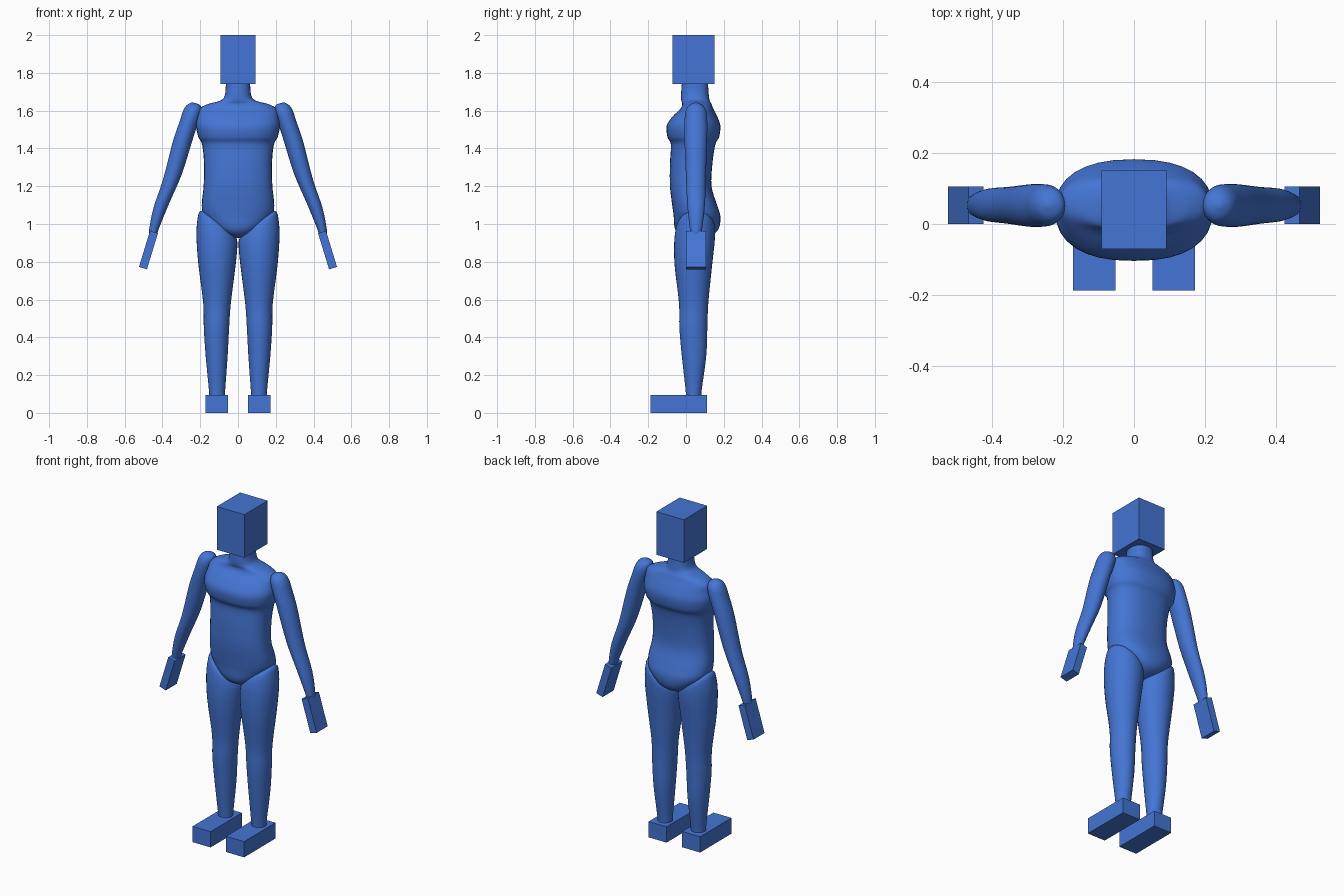
import bpy, bmesh, math
from mathutils import Matrix, Vector

cube = bpy.data.objects.get("Cube")
if cube:
    bpy.data.objects.remove(cube, do_unlink=True)

BLUE = (0.058, 0.178, 0.66, 1.0)
blue = bpy.data.materials.new("blue")
blue.use_nodes = True
blue.diffuse_color = BLUE
blue.node_tree.nodes["Principled BSDF"].inputs["Base Color"].default_value = BLUE


def finish(bm, name, smooth):
    bmesh.ops.recalc_face_normals(bm, faces=bm.faces)
    mesh = bpy.data.meshes.new(name)
    bm.to_mesh(mesh)
    bm.free()
    mesh.materials.append(blue)
    obj = bpy.data.objects.new(name, mesh)
    bpy.context.collection.objects.link(obj)
    if smooth:
        bpy.ops.object.select_all(action="DESELECT")
        obj.select_set(True)
        bpy.context.view_layer.objects.active = obj
        bpy.ops.object.shade_smooth_by_angle(angle=math.radians(50))
    return obj


def box(name, size, centre, tilt=0.0):
    bm = bmesh.new()
    bmesh.ops.create_cube(bm, size=1)
    m = Matrix.Translation(centre) @ Matrix.Rotation(tilt, 4, "Y") @ Matrix.Diagonal((*size, 1))
    bmesh.ops.transform(bm, matrix=m, verts=bm.verts)
    return finish(bm, name, False)


def spline(rows, steps=4):
    """Smoothly interpolate the rows of section values."""
    out = []
    for i in range(len(rows) - 1):
        a, b, c, d = (rows[max(0, min(len(rows) - 1, i + k))] for k in (-1, 0, 1, 2))
        for s in range(steps):
            t = s / steps
            out.append([q + 0.5 * t * (r - p + t * (2 * p - 5 * q + 4 * r - w + t * (3 * (q - r) + w - p)))
                        for p, q, r, w in zip(a, b, c, d)])
    return out + [list(rows[-1])]


def loft(name, rows, power=2.0, side=1, sides=32):
    """Rows hold z, centre x, half width, front y, back y and sideways slope."""
    bm = bmesh.new()
    rings = []
    for z, cx, rx, front, back, slope in spline(rows):
        ring = []
        for k in range(sides):
            a = math.tau * k / sides
            c, s = math.cos(a), math.sin(a)
            dx = rx * math.copysign(abs(c) ** (2 / power), c)
            dy = (back - front) / 2 * math.copysign(abs(s) ** (2 / power), s)
            ring.append(bm.verts.new((side * (cx + dx), (front + back) / 2 + dy, z + slope * dx)))
        rings.append(ring)
    for low, high in zip(rings, rings[1:]):
        for k in range(sides):
            n = (k + 1) % sides
            bm.faces.new((low[k], low[n], high[n], high[k]))
    bm.faces.new(rings[0])
    bm.faces.new(rings[-1])
    return finish(bm, name, True)


# Torso and neck in one smooth form
loft("torso", [
    (0.925, 0, 0.02, 0.02, 0.09, 0),
    (0.945, 0, 0.07, -0.035, 0.145, 0),
    (0.98, 0, 0.125, -0.06, 0.175, 0),
    (1.04, 0, 0.18, -0.065, 0.182, 0),
    (1.10, 0, 0.192, -0.073, 0.165, 0),
    (1.20, 0, 0.182, -0.085, 0.135, 0),
    (1.32, 0, 0.18, -0.085, 0.14, 0),
    (1.42, 0, 0.19, -0.08, 0.155, 0),
    (1.46, 0, 0.21, -0.098, 0.175, 0),
    (1.52, 0, 0.222, -0.102, 0.182, 0),
    (1.57, 0, 0.215, -0.07, 0.165, 0),
    (1.61, 0, 0.205, -0.03, 0.145, 0),
    (1.635, 0, 0.16, -0.02, 0.135, 0),
    (1.655, 0, 0.09, -0.025, 0.125, 0),
    (1.69, 0, 0.068, -0.026, 0.12, 0),
    (1.77, 0, 0.064, -0.02, 0.115, 0)], power=2.4)

box("head", (0.184, 0.222, 0.26), (0, 0.04, 1.87))

for side, label in ((1, "left"), (-1, "right")):
    # Leg with a slanted top that meets the groin
    loft(label + "_leg", [
        (0.06, 0.111, 0.04, 0.0, 0.08, 0),
        (0.12, 0.111, 0.043, -0.002, 0.083, 0),
        (0.30, 0.113, 0.058, -0.022, 0.107, 0),
        (0.45, 0.114, 0.067, -0.035, 0.113, 0),
        (0.58, 0.111, 0.073, -0.037, 0.118, 0),
        (0.78, 0.112, 0.098, -0.06, 0.138, 0.1),
        (0.91, 0.112, 0.108, -0.062, 0.152, 0.35),
        (0.985, 0.108, 0.102, -0.05, 0.152, 0.65),
        (1.01, 0.107, 0.085, -0.03, 0.13, 0.7)], side=side)
    box(label + "_foot", (0.12, 0.298, 0.095), (side * 0.112, -0.038, 0.0475))

    # Arm with a rounded shoulder
    loft(label + "_arm", [
        (0.945, 0.447, 0.02, 0.025, 0.08, -0.3),
        (0.98, 0.442, 0.028, 0.02, 0.086, -0.3),
        (1.10, 0.405, 0.042, 0.007, 0.1, -0.3),
        (1.25, 0.347, 0.05, 0.0, 0.105, -0.3),
        (1.45, 0.29, 0.056, -0.008, 0.112, -0.3),
        (1.56, 0.253, 0.055, -0.007, 0.112, -0.25),
        (1.605, 0.243, 0.049, 0.0, 0.105, -0.2),
        (1.63, 0.24, 0.034, 0.018, 0.087, -0.1),
        (1.642, 0.24, 0.008, 0.045, 0.06, 0)], side=side)
    box(label + "_hand", (0.044, 0.105, 0.2), (side * 0.474, 0.053, 0.862), -side * math.radians(17))
